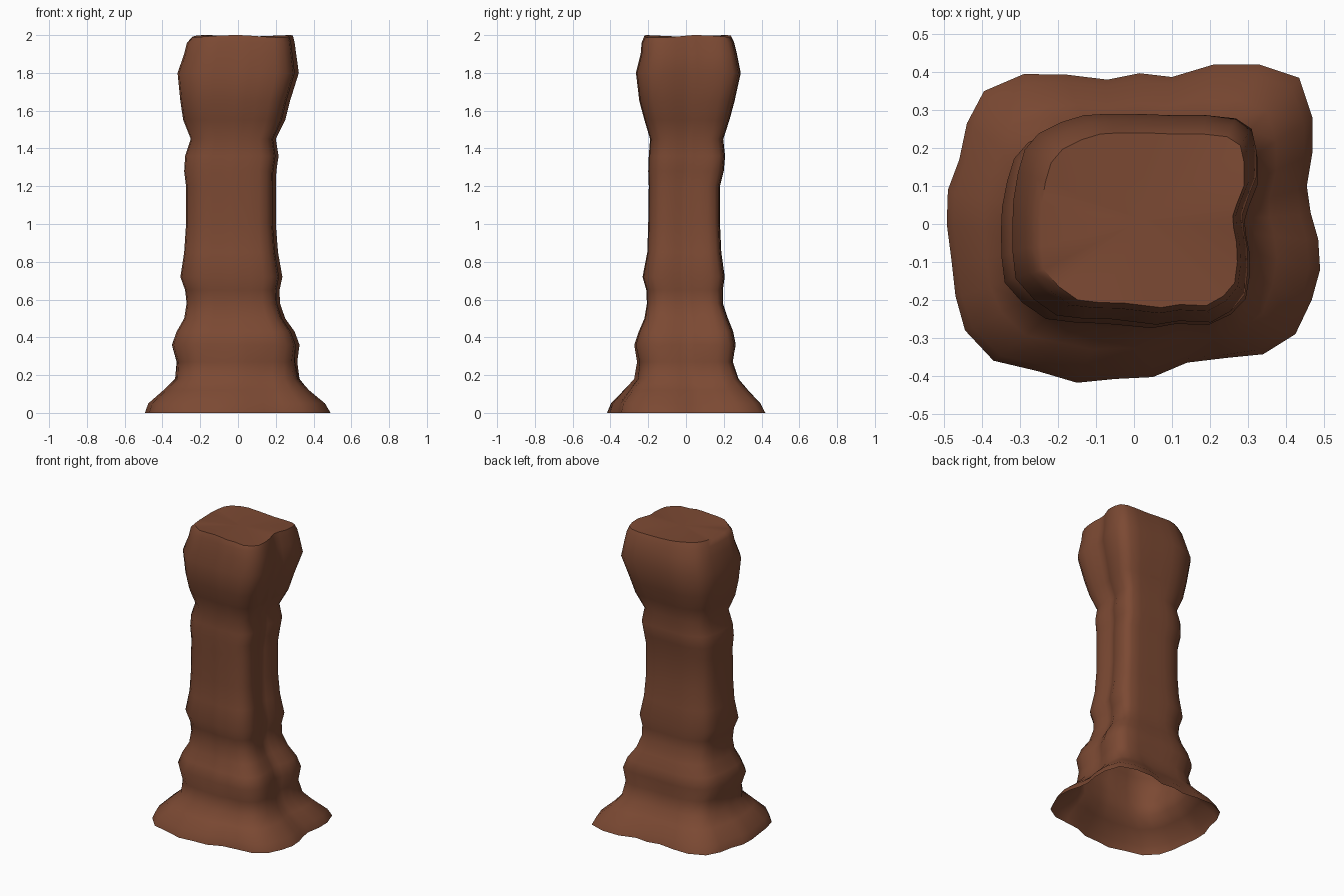
import bpy, bmesh, math

# Ground outline and cap outline, both counter-clockwise from the groove on the right
BASE = [(.455,.1),(.47,.19),(.47,.28),(.435,.385),(.33,.42),(.21,.42),(.10,.387),(.015,.397),
        (-.07,.38),(-.175,.393),(-.29,.395),(-.395,.35),(-.44,.265),(-.46,.17),(-.49,.09),(-.493,0),
        (-.48,-.1),(-.47,-.19),(-.445,-.28),(-.37,-.36),(-.255,-.387),(-.15,-.418),(-.05,-.408),(.05,-.403),
        (.14,-.365),(.24,-.353),(.34,-.343),(.425,-.29),(.468,-.2),(.49,-.12),(.485,-.04),(.465,.03)]
CAP = [(.27,.05),(.29,.10),(.29,.16),(.28,.205),(.245,.228),(.18,.235),(.1,.235),(.03,.238),
       (-.04,.238),(-.09,.235),(-.14,.22),(-.19,.195),(-.22,.16),(-.235,.11),(-.245,.05),(-.247,0),
       (-.247,-.06),(-.24,-.12),(-.2,-.165),(-.15,-.2),(-.09,-.207),(-.03,-.208),(.02,-.214),(.07,-.22),
       (.12,-.212),(.19,-.215),(.235,-.19),(.265,-.155),(.272,-.1),(.27,-.05),(.262,-.01),(.26,.02)]

# Layers of rock: height, x min, x max, y min, y max
LAYERS = [(0,-.493,.49,-.418,.42),(.05,-.475,.465,-.40,.395),(.12,-.395,.385,-.335,.33),
          (.18,-.333,.333,-.28,.28),(.27,-.325,.318,-.262,.25),(.36,-.35,.327,-.275,.265),
          (.43,-.325,.30,-.25,.25),(.5,-.285,.25,-.22,.222),(.58,-.272,.222,-.207,.195),
          (.65,-.28,.22,-.21,.195),(.72,-.305,.235,-.23,.205),(.85,-.285,.212,-.205,.187),
          (1.0,-.275,.20,-.20,.18),(1.2,-.275,.20,-.197,.18),(1.28,-.285,.203,-.20,.20),
          (1.36,-.28,.215,-.197,.207),(1.45,-.25,.20,-.19,.197),(1.55,-.29,.25,-.22,.23),
          (1.65,-.305,.275,-.247,.257),(1.8,-.32,.322,-.265,.29),(1.9,-.285,.308,-.24,.27),
          (1.96,-.27,.30,-.235,.255),(1.995,-.245,.29,-.22,.24)]


def unit(points):
    """Scale an outline to the 0..1 square."""
    xs, ys = zip(*points)
    return [((x - min(xs)) / (max(xs) - min(xs)), (y - min(ys)) / (max(ys) - min(ys)))
            for x, y in points]


base, cap = unit(BASE), unit(CAP)
bm = bmesh.new()

# Loft the wall, changing from the ground outline to the cap outline
rings = []
for z, x0, x1, y0, y1 in LAYERS:
    t = min(1, z / 0.4)
    ring = []
    for (bx, by), (cx, cy) in zip(base, cap):
        u, v = bx + (cx - bx) * t, by + (cy - by) * t
        ring.append(bm.verts.new((x0 + (x1 - x0) * u, y0 + (y1 - y0) * v, z)))
    rings.append(ring)
n = len(base)
for a, b in zip(rings, rings[1:]):
    for i in range(n):
        j = (i + 1) % n
        bm.faces.new((a[i], a[j], b[j], b[i]))

# Slightly uneven flat top; the underside stays open
for i, v in enumerate(rings[-1]):
    v.co.z = 1.993 + 0.007 * math.cos(i * 0.59)
centre = bm.verts.new((0.02, 0.01, 1.99))
for i in range(n):
    bm.faces.new((rings[-1][i], rings[-1][(i + 1) % n], centre))

mesh = bpy.data.meshes.new("rock_pillar")
bm.to_mesh(mesh)
bm.free()
pillar = bpy.data.objects.new("rock_pillar", mesh)
bpy.context.collection.objects.link(pillar)

mat = bpy.data.materials.new("red brown rock")
mat.diffuse_color = (0.2, 0.067, 0.033, 1)
mesh.materials.append(mat)

bpy.context.view_layer.objects.active = pillar
pillar.select_set(True)
bpy.ops.object.shade_smooth_by_angle(angle=math.radians(50))
